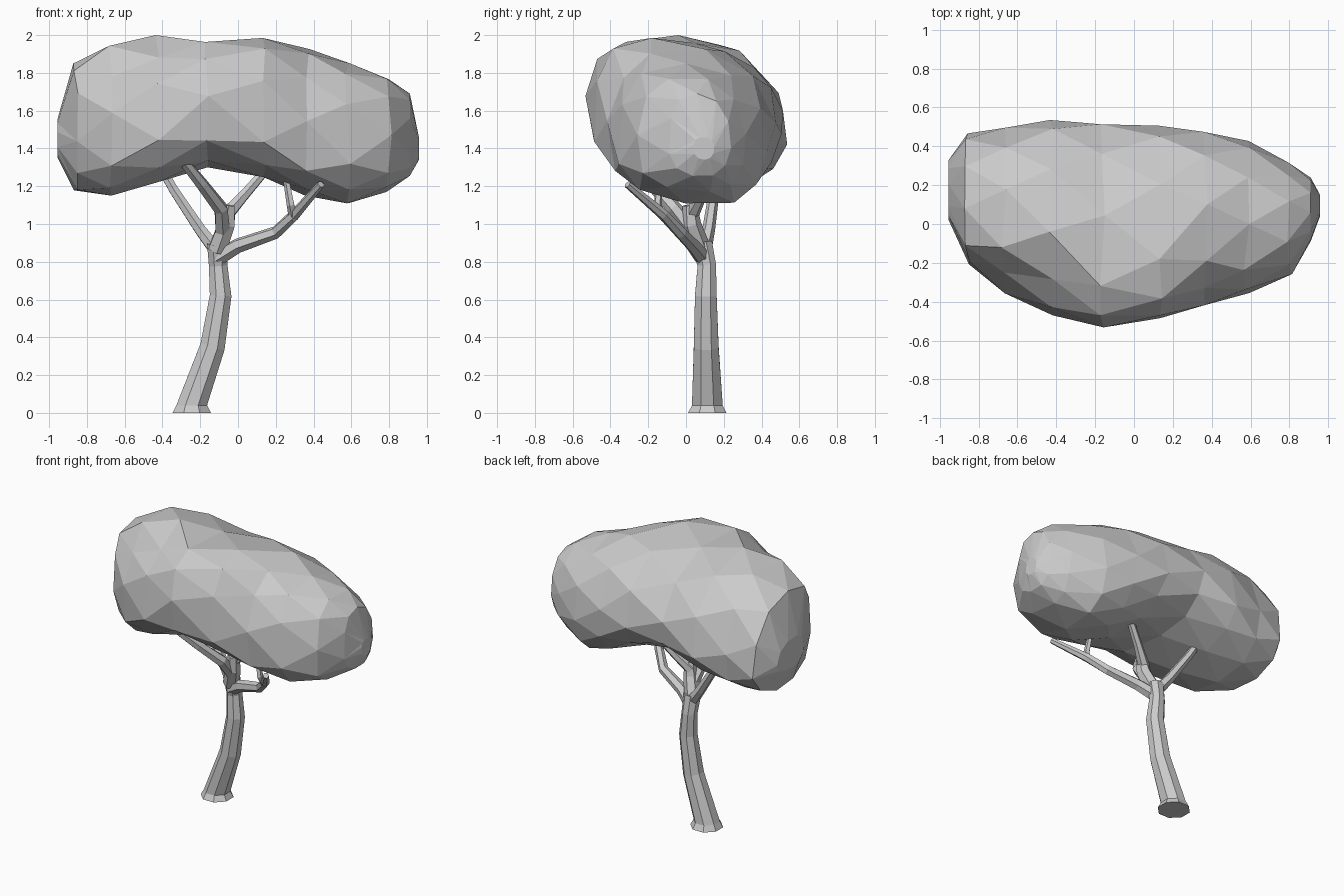
import bpy, bmesh, math, random
from mathutils import Vector

random.seed(4)
cube = bpy.data.objects.get("Cube")
if cube:
    bpy.data.objects.remove(cube)

grey = bpy.data.materials.new("plain grey")
grey.use_nodes = True
grey.diffuse_color = (0.6, 0.6, 0.6, 1)
grey.node_tree.nodes["Principled BSDF"].inputs["Base Color"].default_value = grey.diffuse_color


def finish(bm, name):
    """Turn a bmesh into a flat-shaded object with the shared material."""
    bmesh.ops.recalc_face_normals(bm, faces=bm.faces)
    mesh = bpy.data.meshes.new(name)
    bm.to_mesh(mesh)
    bm.free()
    mesh.materials.append(grey)
    obj = bpy.data.objects.new(name, mesh)
    bpy.context.collection.objects.link(obj)
    return obj


def loft(bm, rings):
    """Skin a list of closed vertex rings and cap both ends."""
    count = len(rings[0])
    for lower, upper in zip(rings, rings[1:]):
        for i in range(count):
            j = (i + 1) % count
            bm.faces.new((lower[i], lower[j], upper[j], upper[i]))
    bm.faces.new(rings[0])
    bm.faces.new(rings[-1])


def limb(name, path, radii, sides):
    """Tapered faceted tube that follows a path."""
    bm = bmesh.new()
    points = [Vector(p) for p in path]
    rings = []
    for i, (centre, radius) in enumerate(zip(points, radii)):
        along = points[min(i + 1, len(points) - 1)] - points[max(i - 1, 0)]
        if name == "trunk" and i < 2:
            along = Vector((0, 0, 1))
        turn = Vector((0, 0, 1)).rotation_difference(along.normalized())
        ring = []
        for k in range(sides):
            angle = math.tau * (k + 0.5) / sides
            offset = Vector((math.cos(angle), math.sin(angle), 0)) * radius
            ring.append(bm.verts.new(centre + turn @ offset))
        rings.append(ring)
    loft(bm, rings)
    return finish(bm, name)


def power(value, exponent):
    return math.copysign(abs(value) ** exponent, value)


def canopy_ring(bm, section, sides, twist, jitter):
    """Lopsided rounded section: four quarter curves between its extremes."""
    x, front, back, bottom, top, z_front, z_back, y_bottom, y_top = section
    ring = []
    for k in range(sides):
        angle = math.tau * (k + twist) / sides
        c, s = math.cos(angle), math.sin(angle)
        y_mid = y_top if s > 0 else y_bottom
        z_mid = z_back if c > 0 else z_front
        reach = back - y_mid if c > 0 else y_mid - front
        height = top - z_mid if s > 0 else z_mid - bottom
        square = 0.95 if c > 0 else 0.68 if s > 0 else 0.85
        ring.append(bm.verts.new((
            x + random.uniform(-jitter, jitter),
            y_mid + reach * power(c, square),
            z_mid + height * power(s, square))))
    return ring


# Trunk, flared at the foot and leaning
limb("trunk",
     [(-.245, .113, 0), (-.245, .113, .04), (-.135, .107, .35), (-.092, .105, .62),
      (-.105, .11, .78), (-.11, .085, .9)],
     [.11, .088, .071, .062, .053, .058], 8)

# Main boughs and the twigs that split off them
limb("left_bough",
     [(-.11, .09, .82), (0, .04, .885), (.2, -.03, .955), (.3, -.12, 1.05), (.44, -.31, 1.21)],
     [.045, .04, .034, .03, .02], 6)
limb("left_twig", [(.295, -.11, 1.03), (.28, -.15, 1.1), (.25, -.14, 1.27)],
     [.026, .022, .016], 5)
limb("right_bough",
     [(-.1, .09, .84), (-.2, .12, .97), (-.34, .15, 1.18), (-.42, .17, 1.32)],
     [.042, .034, .028, .026], 6)
limb("middle_bough", [(-.11, .08, .86), (-.06, .03, 1), (-.05, .02, 1.1)],
     [.055, .05, .038], 6)
limb("front_bough",
     [(-.08, .03, .97), (-.09, -.06, 1.08), (-.19, -.18, 1.21), (-.325, -.32, 1.38)],
     [.045, .04, .034, .026], 6)
limb("back_bough", [(-.06, .03, 1.05), (.03, .08, 1.15), (.16, .14, 1.3)],
     [.04, .03, .024], 6)

# Canopy: x, front, back, bottom, top, height of front lip, height of back lip,
# y of lowest line, y of highest line
sections = [
    (-.955, .02, .33, 1.35, 1.56, 1.46, 1.4, .14, .15),
    (-.86, -.21, .47, 1.17, 1.85, 1.5, 1.39, .1, .08),
    (-.67, -.36, .5, 1.15, 1.97, 1.45, 1.4, .05, .04),
    (-.43, -.475, .54, 1.21, 2, 1.5, 1.46, .08, -.04),
    (-.16, -.535, .52, 1.3, 1.975, 1.57, 1.53, .08, -.16),
    (.14, -.49, .51, 1.24, 1.985, 1.48, 1.52, .12, -.18),
    (.37, -.42, .48, 1.15, 1.945, 1.4, 1.46, .16, -.06),
    (.58, -.36, .43, 1.1, 1.85, 1.37, 1.43, .18, 0),
    (.8, -.26, .32, 1.17, 1.78, 1.36, 1.42, .13, .03),
    (.91, -.09, .24, 1.25, 1.69, 1.4, 1.43, .1, .06),
    (.958, .04, .15, 1.34, 1.46, 1.4, 1.4, .1, .1),
]
bm = bmesh.new()
loft(bm, [canopy_ring(bm, section, 11, 0.25 + 0.5 * (i % 2), 0.015 if abs(section[0]) < .9 else 0)
          for i, section in enumerate(sections)])

# Hollows in the crown: between the two lobes, and on the front right shoulder
for centre, radius, push in (((.3, -.3, 1.88), .17, (0, .05, -.06)),
                             ((-.52, -.28, 1.86), .26, (0, .06, -.09))):
    for v in bm.verts:
        fade = 1 - ((v.co - Vector(centre)).length / radius) ** 2
        if fade > 0:
            v.co += Vector(push) * fade
bmesh.ops.triangulate(bm, faces=bm.faces, quad_method='SHORT_EDGE')
finish(bm, "canopy")
